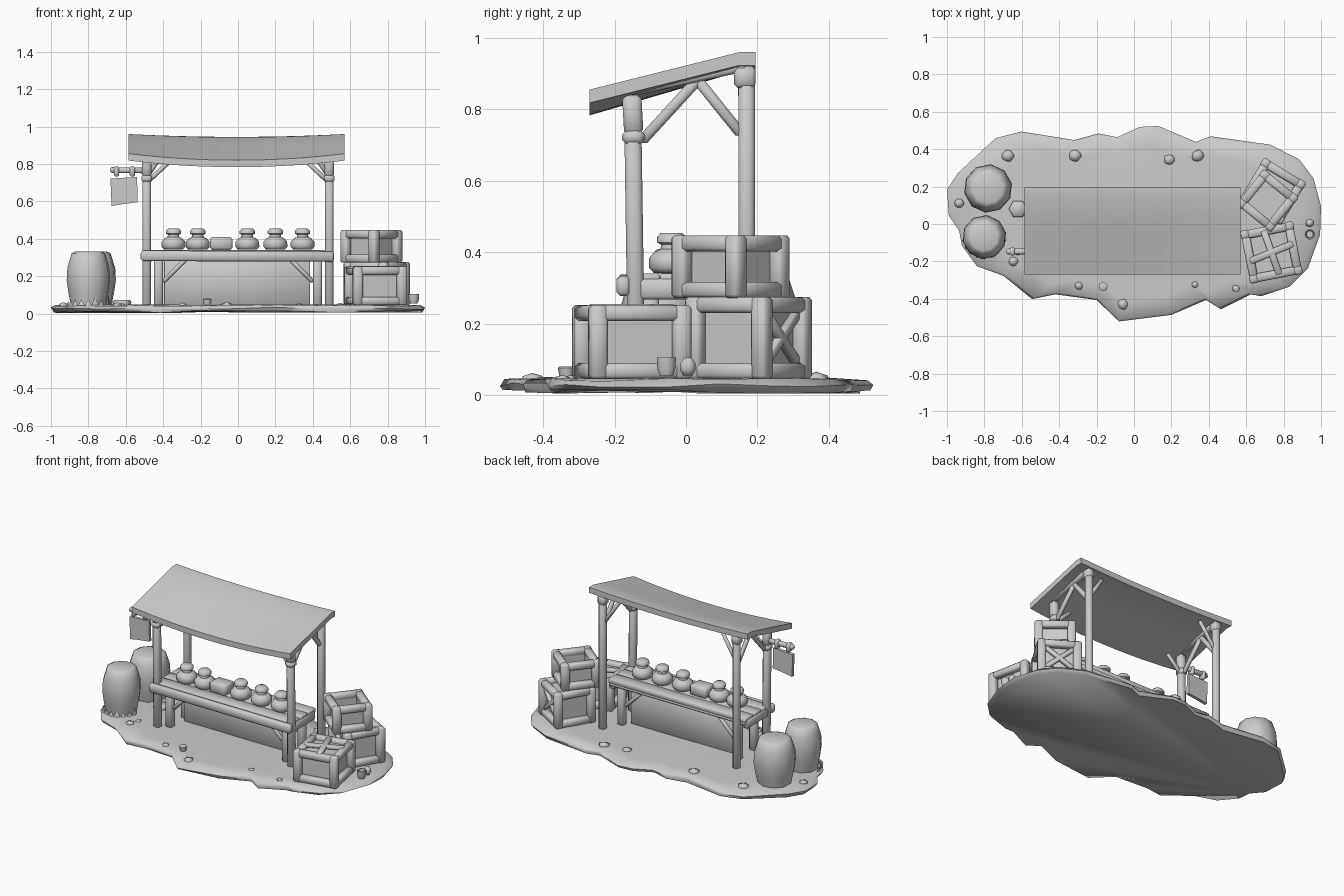
import bpy, bmesh, math, random
from mathutils import Matrix, Vector

if "Cube" in bpy.data.objects:
    bpy.data.objects.remove(bpy.data.objects["Cube"])

random.seed(4)
grey = bpy.data.materials.new("plain grey")
grey.diffuse_color = (0.6, 0.6, 0.6, 1)
grey.use_nodes = True
grey.node_tree.nodes["Principled BSDF"].inputs["Base Color"].default_value = grey.diffuse_color


def finish(name, bm, mat=Matrix()):
    bmesh.ops.recalc_face_normals(bm, faces=bm.faces)
    me = bpy.data.meshes.new(name)
    bm.to_mesh(me)
    bm.free()
    me.materials.append(grey)
    ob = bpy.data.objects.new(name, me)
    ob.matrix_world = mat
    bpy.context.collection.objects.link(ob)
    return ob


def add_box(bm, loc, size, rot=Matrix(), bev=0.006):
    m = Matrix.Translation(loc) @ rot @ Matrix.Diagonal((*size, 1))
    vs = bmesh.ops.create_cube(bm, size=1, matrix=m)["verts"]
    es = list({e for v in vs for e in v.link_edges})
    if bev:
        bmesh.ops.bevel(bm, geom=es, offset=bev, segments=1, affect='EDGES')


def box(name, loc, size, rot=Matrix(), bev=0.006):
    bm = bmesh.new()
    add_box(bm, (0, 0, 0), size, bev=bev)
    return finish(name, bm, Matrix.Translation(loc) @ rot)


def beam(name, p, q, w, d=None, bev=0.008):
    p, q = Vector(p), Vector(q)
    rot = (q - p).to_track_quat('Z', 'Y').to_matrix().to_4x4()
    return box(name, (p + q) / 2, (w, d or w, (q - p).length), rot, bev)


def lathe(name, profile, loc, n, turn=0.0):
    bm = bmesh.new()
    rings = [[bm.verts.new((r * math.cos(turn + math.tau * i / n),
                            r * math.sin(turn + math.tau * i / n), z))
              for i in range(n)] for r, z in profile]
    for a, b in zip(rings, rings[1:]):
        for i in range(n):
            j = (i + 1) % n
            bm.faces.new((a[i], a[j], b[j], b[i]))
    bm.faces.new(rings[0])
    bm.faces.new(rings[-1])
    return finish(name, bm, Matrix.Translation(loc))


# Ground slab with a ragged outline
outline = [(-1, .19), (-.94, .28), (-.74, .465), (-.6, .5), (-.32, .455), (-.19, .49),
           (-.09, .47), (.03, .525), (.13, .53), (.33, .445), (.41, .475), (.73, .43),
           (.885, .35), (.96, .25), (1, .1), (.995, -.05), (.93, -.23), (.83, -.33),
           (.68, -.38), (.625, -.37), (.465, -.45), (.385, -.4), (.2, -.48),
           (-.08, -.515), (-.2, -.4), (-.42, -.37), (-.545, -.395), (-.7, -.27),
           (-.84, -.22), (-.92, -.11), (-.935, -.03), (-.99, .05)]
bm = bmesh.new()
rings = []
for k, z, wob in ((.985, .01, .007), (1, .028, .006), (.975, .043, .004), (.8, .048, .003)):
    rings.append([bm.verts.new((x * k, y * k - .006, z + random.uniform(-wob, wob)))
                  for x, y in outline])
n = len(outline)
for a, b in zip(rings, rings[1:]):
    for i in range(n):
        j = (i + 1) % n
        bm.faces.new((a[i], a[j], b[j], b[i]))
bm.faces.new(rings[0])
bm.faces.new(rings[-1])
finish("ground", bm)

# Sagging roof sheet
bm = bmesh.new()
rows = [(-.27, .855), (-.13, .89), (.01, .925), (.15, .96), (.195, .96)]
nx = 14
grid = []
for y, z in rows:
    back = (y + .27) / .47
    sag = .035 * (1 - back) + .015 * back
    grid.append([bm.verts.new((-.585 + 1.155 * i / nx, y,
                               z - sag * (1 - (2 * i / nx - 1) ** 2))) for i in range(nx + 1)])
top = [bm.faces.new((a[i], a[i + 1], b[i + 1], b[i]))
       for a, b in zip(grid, grid[1:]) for i in range(nx)]
low = bmesh.ops.extrude_face_region(bm, geom=top)["geom"]
for v in low:
    if isinstance(v, bmesh.types.BMVert):
        v.co.z -= .037
finish("roof", bm)

# Posts, collars, side rails and braces, mirrored left and right
for s in (-1, 1):
    x = .488 * s
    beam("front_post", (x, -.138, .03), (x, -.15, .84), .046, .048, .012)
    box("front_post_collar", (x, -.147, .722), (.058, .064, .045), bev=.015)
    beam("front_post_head", (x, -.146, .73), (x, -.152, .84), .05, .054, .012)
    beam("back_post", (x, .17, .03), (x, .17, .92), .044, .046, .012)
    box("back_post_head", (x, .165, .89), (.052, .06, .06), bev=.01)
    beam("side_rail", (x, -.16, .85), (x, .17, .922), .04, .03)
    beam("side_brace_front", (x, -.125, .71), (x, .035, .885), .024, .03)
    beam("side_brace_back", (x, .155, .73), (x, .03, .885), .024, .03)
    beam("front_brace", (x, -.145, .70), (.375 * s, -.14, .805), .024)
    beam("back_brace", (x, .165, .73), (.375 * s, .155, .9), .024)

# Table with planks, legs, braces and back panel
for i in range(3):
    beam("table_plank", (-.5, -.115 + .085 * i, .325), (.5, -.115 + .085 * i, .325), .084, .03, .004)
beam("table_front_rail", (-.52, -.175, .309), (.512, -.175, .305), .038, .056, .01)
beam("table_back_rail", (-.5, .075, .305), (.5, .075, .305), .045, .025)
for s in (-1, 1):
    box("table_end_rail", (.485 * s, -.035, .297), (.045, .24, .06), bev=.01)
    for y in (-.1, .06):
        beam("table_leg", (.425 * s, y, .04), (.425 * s, y, .31), .05, bev=.012)
        beam("table_brace", (.4 * s, y, .17), (.27 * s, y, .3), .024)
box("table_back_panel", (-.005, .015, .175), (.78, .02, .26), bev=.003)

# Jars and a small box on the table
jar = [(.05, 0), (.064, .015), (.063, .042), (.048, .06), (.031, .067), (.03, .08),
       (.041, .085), (.041, .1), (.03, .112)]
for x in (-.345, -.215, .05, .2, .345):
    lathe("jar", jar, (x, -.04, .342), 12)
box("table_box", (-.09, -.04, .375), (.12, .1, .068), bev=.01)

# Hanging sign
beam("sign_bracket", (-.685, -.147, .768), (-.5, -.147, .765), .03)
for x in (-.65, -.565):
    box("sign_ring", (x, -.147, .76), (.028, .044, .056), bev=.008)
bm = bmesh.new()
pts = [(-.682, .722), (-.54, .73), (-.536, .595), (-.62, .585), (-.676, .575)]
f = bm.faces.new([bm.verts.new((x, -.157, z)) for x, z in pts])
for v in bmesh.ops.extrude_face_region(bm, geom=[f])["geom"]:
    if isinstance(v, bmesh.types.BMVert):
        v.co.y += .02
finish("sign_board", bm)

# Barrels with a tuft of grass at the foot
barrel = [(.105, 0), (.118, .06), (.13, .135), (.126, .2), (.115, .235), (.1, .28), (.08, .288)]
for x, y, k in ((-.78, .19, 1), (-.8, -.07, .91)):
    lathe("barrel", [(r * k, z) for r, z in barrel], (x, y, .043), 10, .2)
for i in range(9):
    a = math.pi * 1.05 + math.pi * .9 * i / 8
    c = Vector((-.8 + .108 * math.cos(a), -.07 + .108 * math.sin(a), .04))
    t = Vector((-math.sin(a), math.cos(a), 0)) * .022
    bm = bmesh.new()
    out = Vector((math.cos(a), math.sin(a), 0)) * .01
    base = [bm.verts.new(c + d) for d in (t, out, -t)]
    tip = bm.verts.new(c + Vector((0, 0, random.uniform(.03, .06))))
    for u, v in ((0, 1), (1, 2), (2, 0)):
        bm.faces.new((base[u], base[v], tip))
    finish("grass_blade", bm)


# Framed crates: recessed panels, optional crossed boards on some sides or the lid
def crate(name, loc, s, h, deg, open_top=False, cross=(), lid_cross=False):
    bm = bmesh.new()
    w = .05
    e = s / 2 - w / 2
    for x in (-e, e):
        for y in (-e, e):
            add_box(bm, (x, y, h / 2), (w, w, h), bev=.009)
    for z in (w * .45, h - w * .45):
        for t in (-e, e):
            add_box(bm, (t, 0, z), (w * .92, s - w, w * .88), bev=.009)
            add_box(bm, (0, t, z), (s - w, w * .92, w * .88), bev=.009)
    core = s - .074
    add_box(bm, (0, 0, h * (.27 if open_top else .46)), (core, core, h * (.5 if open_top else .84)), bev=0)
    if open_top:
        for sx, sy in ((1, 0), (-1, 0), (0, 1), (0, -1)):
            add_box(bm, (sx * (core / 2 - .005), sy * (core / 2 - .005), h / 2),
                    (.01 if sx else core, .01 if sy else core, h * .9), bev=0)
    ln = math.hypot(s - .09, h - .09)
    a = math.atan2(h - .09, s - .09)
    for q in cross:
        r = Matrix.Rotation(q * math.pi / 2, 4, 'Z')
        for b in (a, -a):
            add_box(bm, r @ Vector((0, -s / 2 + .027, h / 2)), (ln, .024, .026),
                    r @ Matrix.Rotation(b, 4, 'Y'), .003)
    if lid_cross:
        for b in (.2, 1.72):
            add_box(bm, (0, 0, h - .008), (s - .04, .036, .022),
                    Matrix.Rotation(b, 4, 'Z'), .005)
    finish(name, bm, Matrix.Translation(loc) @ Matrix.Rotation(math.radians(deg), 4, 'Z'))


crate("lower_crate", (.742, .175, .045), .265, .23, -31, cross=(0, 2))
crate("upper_crate", (.713, .125, .272), .243, .175, -39, open_top=True)
crate("front_crate", (.735, -.152, .045), .288, .207, 11, lid_cross=True)

# Cups and stones scattered on the ground
cup = [(.02, 0), (.027, .02), (.028, .05), (.022, .05), (.018, .02)]
lathe("cup", cup, (.94, -.055, .055), 10)
lathe("round_pot", [(.014, 0), (.023, .016), (.022, .035), (.01, .05)], (.94, .005, .055), 10)
lathe("bucket", [(.045, 0), (.05, .02), (.042, .03)], (-.62, .08, .042), 6)
lathe("small_cup", [(.018, 0), (.024, .03), (.018, .034)], (-.165, -.335, .046), 8)
for x, y, r in ((-.675, .365, .036), (-.315, .365, .036), (.19, .345, .032), (.34, .365, .036),
                (-.295, -.33, .024), (-.06, -.43, .032), (.325, -.325, .02),
                (.545, -.345, .022), (-.935, .11, .028), (-.645, -.2, .028), (-.62, -.15, .02)):
    bm = bmesh.new()
    bmesh.ops.create_icosphere(bm, subdivisions=1, radius=r)
    for v in bm.verts:
        v.co *= random.uniform(.9, 1.1)
        v.co.z *= .5
    finish("stone", bm, Matrix.Translation((x, y, .046)))

# Soft shading with only the hardest edges kept sharp
bpy.ops.object.select_all(action='SELECT')
bpy.context.view_layer.objects.active = bpy.data.objects["ground"]
bpy.ops.object.shade_smooth_by_angle(angle=math.radians(62))
